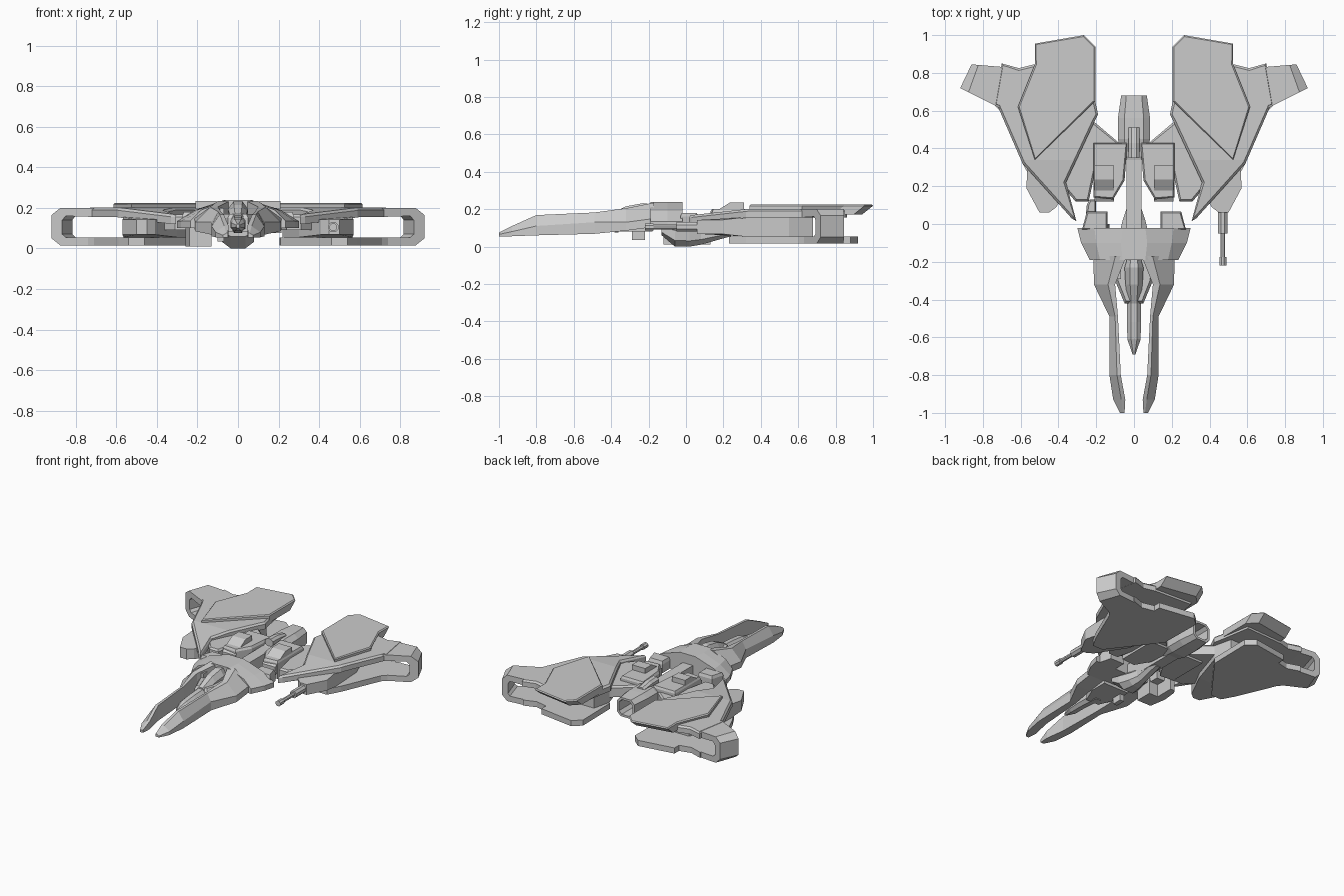
import bpy, bmesh, math
from mathutils import Vector

if "Cube" in bpy.data.objects:
    bpy.data.objects.remove(bpy.data.objects["Cube"])


def finish(name, bm, mirror):
    bmesh.ops.recalc_face_normals(bm, faces=bm.faces[:])
    me = bpy.data.meshes.new(name)
    bm.to_mesh(me)
    bm.free()
    ob = bpy.data.objects.new(name, me)
    bpy.context.collection.objects.link(ob)
    if mirror:
        ob.modifiers.new("mirror", 'MIRROR').use_mirror_merge = False
    return ob


def prism(name, outline, z0, z1, mirror=True, chamfer=0.0, rise=0.0, cut=None, move=None):
    """Extrude an xy outline; optional chamfered top, y cut and vertex edit."""
    bm = bmesh.new()
    f = bm.faces.new([bm.verts.new((x, y, z0)) for x, y in outline])
    r = bmesh.ops.extrude_face_region(bm, geom=[f])
    top = [g for g in r['geom'] if isinstance(g, bmesh.types.BMFace)]
    for v in top[0].verts:
        v.co.z = z1
    bmesh.ops.recalc_face_normals(bm, faces=bm.faces[:])
    if chamfer:
        bmesh.ops.inset_region(bm, faces=top, thickness=chamfer)
        for v in top[0].verts:
            v.co.z = z1 + rise
    if cut is not None:
        bmesh.ops.bisect_plane(bm, geom=bm.verts[:] + bm.edges[:] + bm.faces[:],
                               plane_co=(0, cut, 0), plane_no=(0, 1, 0))
    if move:
        for v in bm.verts:
            move(v.co)
    return finish(name, bm, mirror)


def loft(name, rings, mirror=False):
    """Skin matching rings of 3D points and cap both ends."""
    bm = bmesh.new()
    rv = [[bm.verts.new(p) for p in ring] for ring in rings]
    n = len(rv[0])
    for a, b in zip(rv, rv[1:]):
        for i in range(n):
            j = (i + 1) % n
            bm.faces.new((a[i], a[j], b[j], b[i]))
    bm.faces.new(rv[0])
    bm.faces.new(rv[-1])
    return finish(name, bm, mirror)


def box(name, x0, x1, y0, y1, z0, z1, mirror=False):
    return prism(name, [(x0, y0), (x1, y0), (x1, y1), (x0, y1)], z0, z1, mirror)


def octagon(y, w, z0, z1, k=0.45):
    """Chamfered rectangle ring in the xz plane."""
    c, h = (z0 + z1) / 2, (z1 - z0) / 2
    pts = [(1, -k), (1, k), (k, 1), (-k, 1), (-1, k), (-1, -k), (-k, -1), (k, -1)]
    return [(px * w, y, c + pz * h) for px, pz in pts]


# Upper wing plates, sloping down toward the front tips
def droop(co):
    if co.y < 0.34:
        co.z -= (0.34 - co.y) * 0.11


prism("upper_wing", [(0.305, 0.015), (0.33, 0.03), (0.59, 0.32), (0.72, 0.62), (0.74, 0.63),
                     (0.70, 0.85), (0.61, 0.825), (0.53, 0.845), (0.24, 0.86), (0.205, 0.65),
                     (0.19, 0.58), (0.21, 0.54), (0.36, 0.22)],
      0.155, 0.19, chamfer=0.012, rise=0.012, cut=0.34, move=droop)


# Raised armour on the wings with undercut rear edge
def undercut(co):
    if co.z < 0.19 and co.y > 0.83:
        co.y -= 0.06


prism("wing_armour", [(0.265, 1.0), (0.525, 0.955), (0.525, 0.845), (0.615, 0.62),
                      (0.525, 0.34), (0.205, 0.65), (0.205, 0.94)],
      0.17, 0.218, chamfer=0.008, rise=0.007, move=undercut)

# Lower wing plates
prism("lower_wing", [(0.205, 0.87), (0.265, 0.92), (0.525, 0.88), (0.525, 0.83), (0.61, 0.81),
                     (0.70, 0.84), (0.74, 0.63), (0.71, 0.60), (0.59, 0.32), (0.54, 0.23),
                     (0.46, 0.23), (0.21, 0.56)], 0.015, 0.055)

# Wing tip loops joining upper and lower plates
rings = []
for to, zo, ti, zi in [(0, .2, 0, .155), (.8, .2, .68, .16), (1, .165, .76, .14),
                       (1, .05, .76, .07), (.8, .015, .68, .055), (0, .015, 0, .055)]:
    def front(t, z): return (0.70 + 0.22 * t, 0.61 + 0.11 * t, z)
    def back(t, z): return (0.68 + 0.18 * t, 0.83 + 0.015 * t, z)
    rings.append([front(to, zo), back(to, zo), back(ti, zi), front(ti, zi)])
loft("wing_tip_loop", rings, True)

# Core blocks between the plates, and wing roots
prism("wing_core", [(0.30, 0.30), (0.41, 0.09), (0.45, 0.06), (0.50, 0.06), (0.57, 0.19),
                    (0.55, 0.55), (0.50, 0.68), (0.25, 0.68), (0.22, 0.55)], 0.055, 0.155,
      cut=0.3, move=lambda c: setattr(c, 'z', min(max(c.z, 0.068), 0.142)) if c.y < 0.29 else None)
prism("wing_root", [(0.21, 0.54), (0.08, 0.43), (0.20, 0.30), (0.24, 0.12), (0.31, 0.12),
                    (0.37, 0.19), (0.42, 0.25), (0.27, 0.60)], 0.09, 0.155, chamfer=0.012, rise=0.012)

# Front hull shell
loft("hull_shell", [
    [(x, y, z) for x, z in ((-a, .238), (a, .238), (b, .19), (c, .135), (c, .10),
                            (-c, .10), (-c, .135), (-b, .19))]
    for y, a, b, c in ((-.02, .06, .21, .30), (-.10, .07, .20, .28), (-.19, .06, .18, .235))])

# Two long front prongs
loft("front_prong", [
    [(xi, y, zb), (xi, y, zi), ((xi * 2 + xo) / 3, y, zi), (xo, y, zo), (xo, y, zb)]
    for y, xi, xo, zb, zi, zo in (
        (-.17, .04, .215, .105, .235, .15), (-.32, .10, .212, .085, .205, .13),
        (-.49, .085, .13, .068, .182, .13), (-.80, .07, .13, .06, .168, .11),
        (-.93, .046, .11, .055, .11, .08), (-1.0, .05, .075, .055, .075, .065))], True)

# Cockpit canopy, nose and its cradle
loft("canopy", [octagon(-.18, .035, .1, .225), octagon(-.23, .05, .09, .232),
                octagon(-.32, .045, .085, .215), octagon(-.42, .033, .085, .17)])
loft("nose", [octagon(-.36, .038, .075, .165), octagon(-.52, .037, .085, .155),
              octagon(-.61, .035, .085, .145), octagon(-.69, .008, .1, .12)])
prism("cockpit_cradle", [(-.1, -.18), (-.1, -.3), (-.05, -.42), (.05, -.42), (.1, -.3), (.1, -.18)],
      0.08, 0.15, False, chamfer=0.015, rise=0.02)
box("sensor", -.1, -.068, -.29, -.22, .035, .2)

# Rear tabs of the hull and the offset equipment box
prism("hull_tab", [(.14, -.03), (.14, .065), (.25, .065), (.275, -.03)], .10, .16, chamfer=.01, rise=.02)
prism("equipment_box", [(-.25, .1), (-.235, .13), (-.2, .13), (-.2, .0), (-.13, .0),
                        (-.13, -.12), (-.24, -.12), (-.26, .0)], .01, .10, False, chamfer=.01, rise=.03)

# Central spine, belly keel
box("spine", -.04, .04, -.04, .45, .06, .17)
loft("belly", [octagon(-.13, .08, .06, .12), octagon(-.06, .08, .0, .12),
               octagon(.02, .06, .0, .11), octagon(.08, .04, .01, .11), octagon(.24, .036, .055, .11)])

# Rear body blocks with sloped housings
prism("rear_body", [(.035, .43), (.215, .43), (.215, .14), (.11, .13), (.05, .23)],
      .075, .185, chamfer=.01, rise=.015)
loft("rear_housing", [[(x, y, z) for y, z in ((.31, .17), (.31, .235), (.235, .235), (.12, .165), (.12, .11))]
                      for x in (.105, .21)], True)

# Hollow rear engine and its top fin
loft("engine", [octagon(.34, .06, .07, .17, .6), octagon(.45, .085, .05, .195, .6),
                octagon(.56, .085, .05, .195, .6), octagon(.68, .068, .055, .19, .6),
                octagon(.68, .052, .07, .175, .6), octagon(.52, .05, .072, .172, .6)])
loft("engine_fin", [octagon(.35, .03, .17, .225), octagon(.43, .03, .17, .222), octagon(.51, .028, .17, .205)])

# Single gun under the right wing
for name, r, y0, y1 in (("gun_body", .027, .07, -.05), ("gun_barrel", .014, -.04, -.2),
                        ("gun_muzzle", .02, -.175, -.22)):
    loft(name, [[(.47 + r * math.cos(i * math.pi / 4 + .39), y, .105 + r * math.sin(i * math.pi / 4 + .39))
                 for i in range(8)] for y in (y0, y1)])
